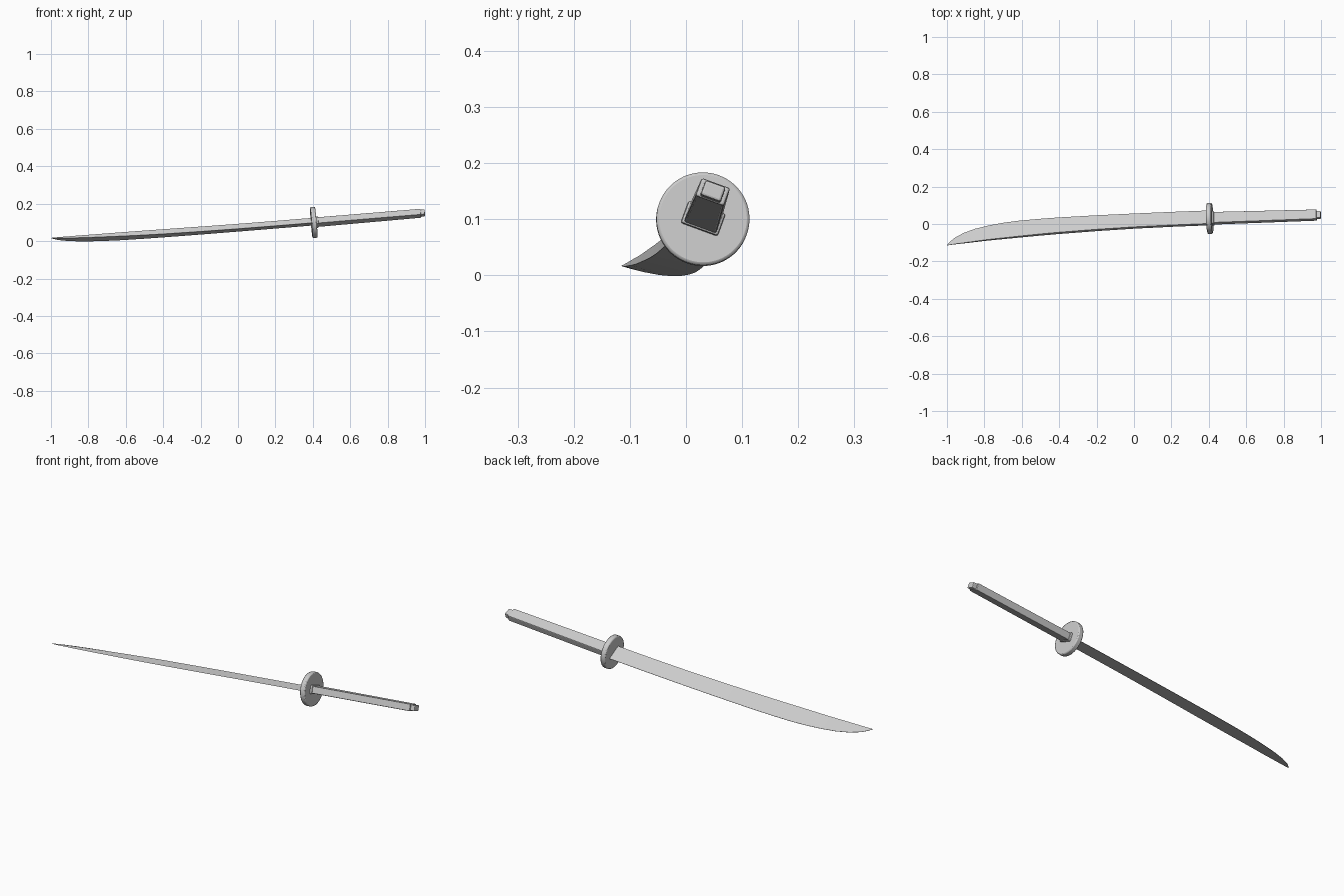
import bpy, bmesh, math
from mathutils import Matrix

if "Cube" in bpy.data.objects:
    bpy.data.objects.remove(bpy.data.objects["Cube"])

# Sword frame: local X along the sword, Y across the blade, Z through its thickness
FRAME = (Matrix.Translation((0.405, 0.03, 0.10))
         @ Matrix.Rotation(math.radians(-20), 4, 'X')
         @ Matrix.Rotation(-0.0905, 4, 'Y'))


def finish(name, bm, bevel=0.0, smooth=False):
    bmesh.ops.recalc_face_normals(bm, faces=bm.faces)
    me = bpy.data.meshes.new(name)
    bm.to_mesh(me)
    bm.free()
    ob = bpy.data.objects.new(name, me)
    bpy.context.collection.objects.link(ob)
    ob.matrix_world = FRAME
    if bevel:
        m = ob.modifiers.new("bevel", 'BEVEL')
        m.width, m.segments, m.limit_method = bevel, 2, 'ANGLE'
    if smooth:
        bpy.ops.object.select_all(action='DESELECT')
        ob.select_set(True)
        bpy.context.view_layer.objects.active = ob
        bpy.ops.object.shade_smooth_by_angle(angle=math.radians(30))
    return ob


def loft(name, sections, **kw):
    """Skin a list of equal-sized point rings and cap both ends."""
    bm = bmesh.new()
    rings = [[bm.verts.new(p) for p in s] for s in sections]
    n = len(rings[0])
    for a, b in zip(rings, rings[1:]):
        for i in range(n):
            j = (i + 1) % n
            bm.faces.new((a[i], a[j], b[j], b[i]))
    bm.faces.new(rings[0])
    bm.faces.new(rings[-1][::-1])
    return finish(name, bm, **kw)


def rect(x, w, t):
    return [(x, -w/2, -t/2), (x, w/2, -t/2), (x, w/2, t/2), (x, -w/2, t/2)]


# Blade: wedge section (x, spine, cutting edge, spine thickness)
stations = [(0.0, -0.034, 0.045, 0.028), (-0.2, -0.036, 0.0435, 0.028),
            (-0.405, -0.040, 0.041, 0.028), (-0.6, -0.047, 0.0375, 0.028),
            (-0.805, -0.057, 0.032, 0.027), (-0.92, -0.064, 0.027, 0.025),
            (-1.03, -0.072, 0.020, 0.022), (-1.11, -0.078, 0.011, 0.019),
            (-1.19, -0.084, -0.002, 0.016), (-1.26, -0.091, -0.018, 0.013),
            (-1.32, -0.097, -0.039, 0.009), (-1.37, -0.102, -0.066, 0.006),
            (-1.395, -0.105, -0.088, 0.003), (-1.411, -0.108, -0.106, 0.001)]
loft("blade", [[(x, s, -t/2), (x, e, -0.0006), (x, e, 0.0006), (x, s, t/2)]
               for x, s, e, t in stations], smooth=True)

# Round guard
bm = bmesh.new()
bmesh.ops.create_cone(bm, cap_ends=True, segments=64, radius1=0.083,
                      radius2=0.083, depth=0.027,
                      matrix=Matrix.Rotation(math.pi/2, 4, 'Y'))
finish("guard", bm, bevel=0.005, smooth=True)

# Collar, handle and end cap
loft("collar", [rect(0.01, 0.070, 0.042), rect(0.024, 0.070, 0.042)], bevel=0.004)
loft("handle", [rect(0.0, 0.062, 0.035), rect(0.574, 0.054, 0.034)], bevel=0.004)
loft("end_cap", [rect(0.565, 0.039, 0.029), rect(0.596, 0.038, 0.028)], bevel=0.004)
